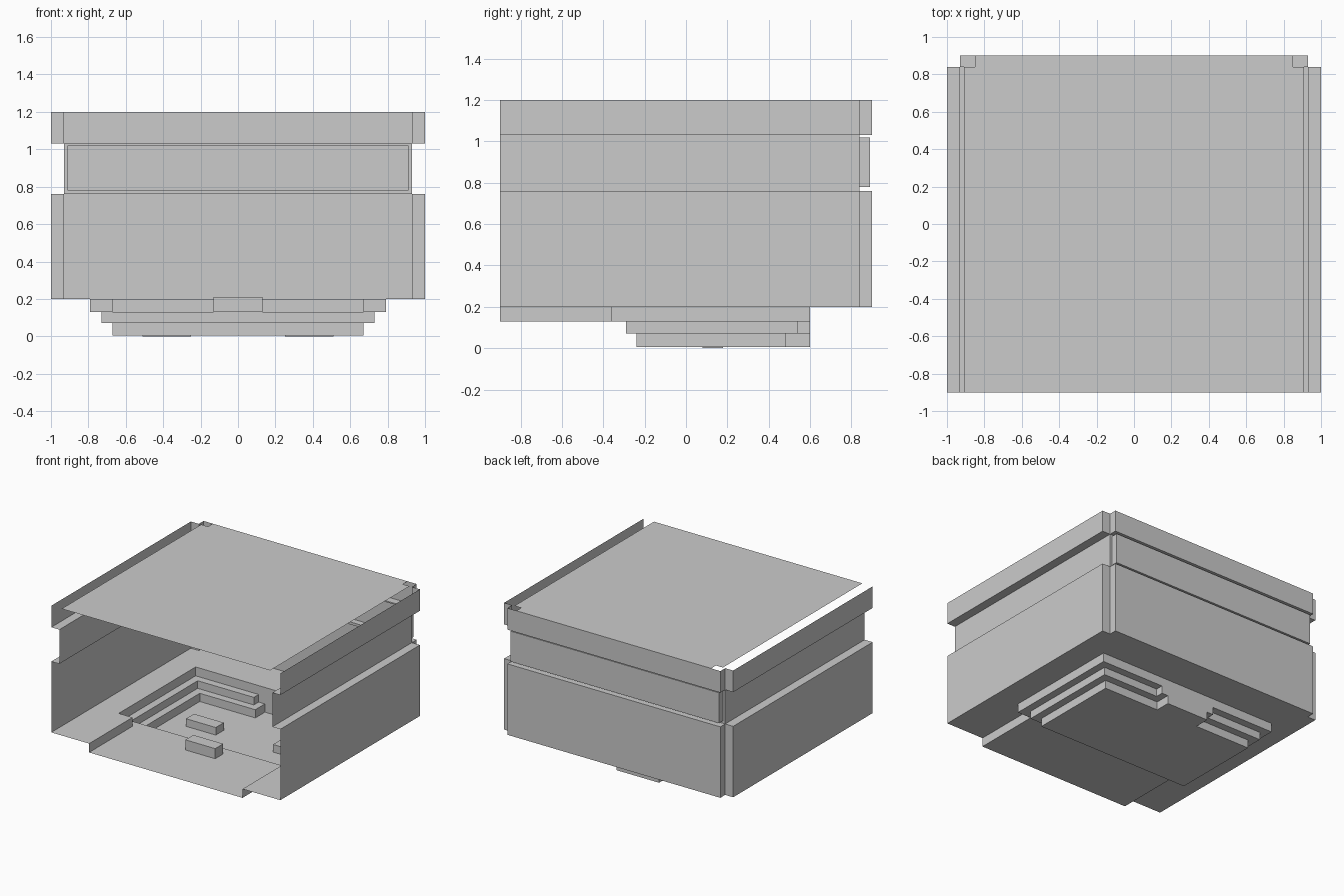
import bpy, bmesh

if "Cube" in bpy.data.objects:
    bpy.data.objects.remove(bpy.data.objects["Cube"])

def make(name, quads):
    """Object from a list of point loops, welded."""
    bm = bmesh.new()
    for q in quads:
        bm.faces.new([bm.verts.new(p) for p in q])
    bmesh.ops.remove_doubles(bm, verts=bm.verts, dist=1e-4)
    bmesh.ops.dissolve_limit(bm, angle_limit=0.01, verts=bm.verts, edges=bm.edges)
    me = bpy.data.meshes.new(name)
    bm.to_mesh(me)
    bm.free()
    ob = bpy.data.objects.new(name, me)
    bpy.context.collection.objects.link(ob)
    return ob

def box(name, x0, x1, y0, y1, z0, z1):
    bpy.ops.mesh.primitive_cube_add(size=1, location=((x0+x1)/2, (y0+y1)/2, (z0+z1)/2))
    ob = bpy.context.object
    ob.name = name
    ob.scale = (x1-x0, y1-y0, z1-z0)

def rect_y(y, x0, x1, z0, z1):
    return [(x0, y, z0), (x1, y, z0), (x1, y, z1), (x0, y, z1)]

# Stepped floor: (half width, y0, y1, level), later entries dig deeper
FLOOR = 0.2
PITS = [(.67, -.9, -.36, .13), (.79, -.36, .6, .13),
        (.73, -.29, .54, .07), (.24, .5, .6, .07),
        (.67, -.24, .48, .005), (.185, .4, .6, .005)]

def level(x, y):
    if abs(x) > .93 and y > .84:
        return None
    h = FLOOR
    for w, y0, y1, z in PITS:
        if abs(x) < w and y0 < y < y1:
            h = z
    return h

xs = sorted({s*w for w in [p[0] for p in PITS] + [.93, 1] for s in (-1, 1)})
ys = sorted({-.9, .84, .9} | {p[1] for p in PITS} | {p[2] for p in PITS})
quads = []
for i in range(len(xs)-1):
    for j in range(len(ys)-1):
        a, b, c, d = xs[i], xs[i+1], ys[j], ys[j+1]
        mx, my = (a+b)/2, (c+d)/2
        h = level(mx, my)
        if h is None:
            continue
        quads.append([(a, c, h), (b, c, h), (b, d, h), (a, d, h)])
        if i + 2 < len(xs):
            g = level((b+xs[i+2])/2, my)
            if g is not None and g != h:
                quads.append([(b, c, h), (b, d, h), (b, d, g), (b, c, g)])
        if j + 2 < len(ys):
            g = level(mx, (d+ys[j+2])/2)
            if g is not None and g != h:
                quads.append([(a, d, h), (b, d, h), (b, d, g), (a, d, g)])
make("stepped_floor", quads)

# Side walls with recessed middle band, plus corner returns
prof = [(1, .2), (1, .76), (.93, .76), (.93, 1.03), (1, 1.03), (1, 1.2)]
for s, side in ((-1, "left"), (1, "right")):
    q = [[(s*x0, -.9, z0), (s*x0, .84, z0), (s*x1, .84, z1), (s*x1, -.9, z1)]
         for (x0, z0), (x1, z1) in zip(prof, prof[1:])]
    make(side + "_wall", q)
    q = []
    for z0, z1 in ((.2, .76), (1.03, 1.2)):
        q.append(rect_y(.84, s*.93, s*1, z0, z1))
        q.append([(s*.93, .84, z0), (s*.93, .9, z0), (s*.93, .9, z1), (s*.93, .84, z1)])
    make(side + "_back_corner", q)

# Back wall: bands, ledges, and a frame around the raised panel
q = [rect_y(.9, -.93, .93, .2, .76), rect_y(.9, -.93, .93, 1.03, 1.2)]
for z in (.76, 1.03):
    q.append([(-.93, .84, z), (.93, .84, z), (.93, .9, z), (-.93, .9, z)])
make("back_wall", q)
outer = rect_y(.84, -.93, .93, .76, 1.03)
inner = rect_y(.84, -.91, .91, .78, 1.02)
panel = rect_y(.89, -.91, .91, .78, 1.02)
q = [panel]
for k in range(4):
    n = (k+1) % 4
    q.append([outer[k], outer[n], inner[n], inner[k]])
    q.append([inner[k], inner[n], panel[n], panel[k]])
make("back_panel", q)

# Ceiling with notched back corners
make("ceiling", [[(x, y, 1.2) for x, y in
     [(-.91, -.9), (.91, -.9), (.91, .84), (.85, .84), (.85, .9),
      (-.85, .9), (-.85, .84), (-.91, .84)]]])

# Floor inset and low blocks
make("floor_inset", [[(-.56, .01, 0), (.56, .01, 0), (.56, .35, 0), (-.56, .35, 0)]])
box("front_block", -.13, .13, -.47, -.37, .13, .21)
for s, side in ((-1, "left"), (1, "right")):
    box(side + "_block", s*.38-.13, s*.38+.13, .08, .18, .0, .065)
